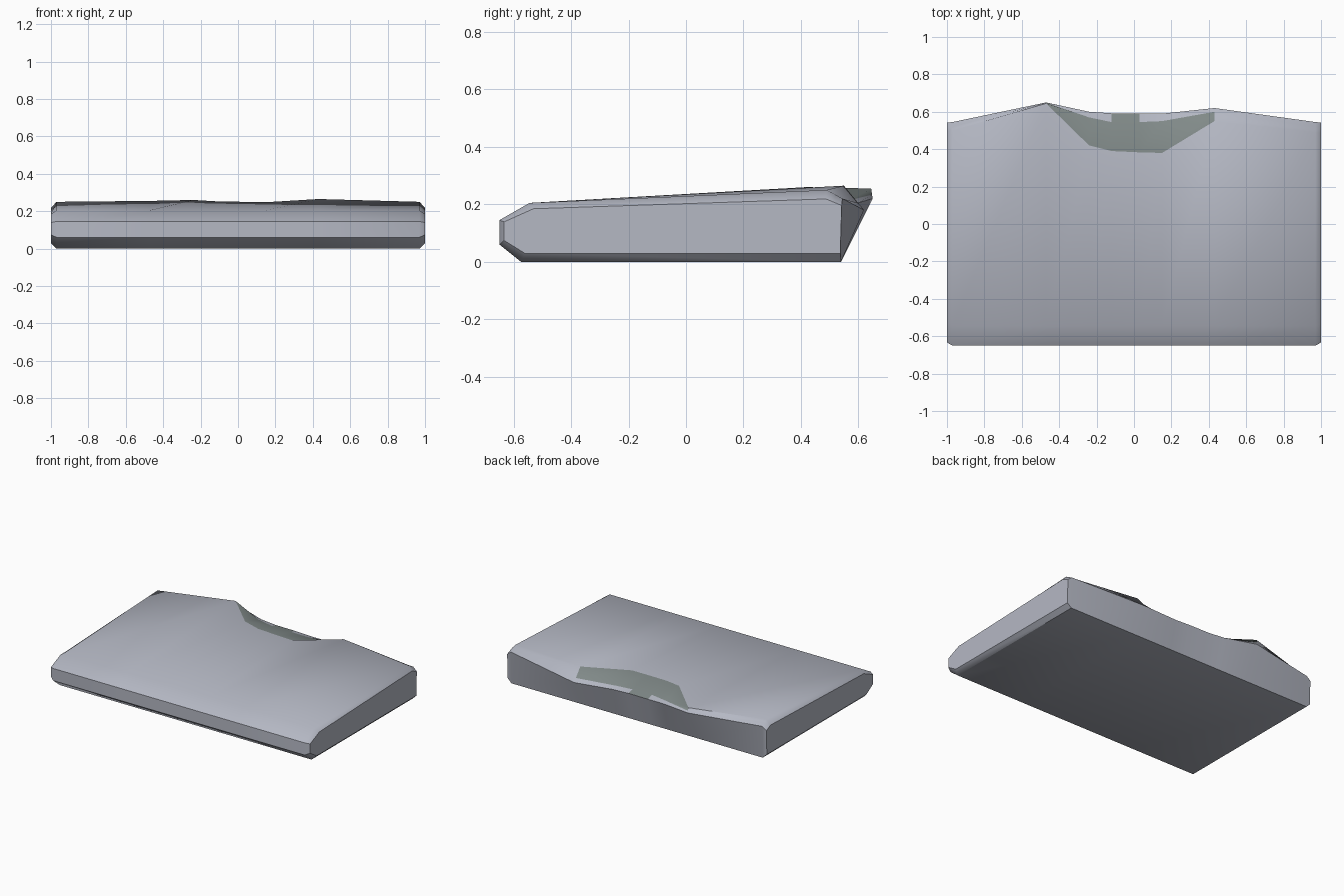
import bpy, bmesh

if "Cube" in bpy.data.objects:
    bpy.data.objects.remove(bpy.data.objects["Cube"])


def material(name, colour):
    m = bpy.data.materials.new(name)
    m.diffuse_color = (*colour, 1)
    m.use_nodes = True
    m.node_tree.nodes["Principled BSDF"].inputs["Base Color"].default_value = m.diffuse_color
    return m


body_grey = material("body blue grey", (0.46, 0.48, 0.55))
notch_grey = material("notch dark grey", (0.22, 0.255, 0.25))

# Stations across the width: x, (top rear y, z), (notch strip y), (rear ridge y, z)
stations = [
    (-0.97, (0.50, 0.25), 0.52, (0.545, 0.22)),
    (-0.47, (0.645, 0.255), 0.648, (0.65, 0.22)),
    (-0.24, (0.42, 0.26), 0.57, (0.60, 0.205)),
    (-0.12, (0.39, 0.253), 0.545, (0.592, 0.20)),
    (0.03, (0.383, 0.25), 0.545, (0.59, 0.20)),
    (0.15, (0.38, 0.248), 0.55, (0.59, 0.195)),
    (0.43, (0.55, 0.265), 0.60, (0.62, 0.18)),
    (0.97, (0.49, 0.25), 0.52, (0.545, 0.22)),
]


def ring(x, top, strip_y, ridge):
    t = (strip_y - top[0]) / (ridge[0] - top[0])
    strip = (strip_y, top[1] + (ridge[1] - top[1]) * t)
    front = [(-0.575, 0.0), (-0.65, 0.06), (-0.65, 0.145), (-0.545, 0.205)]
    return [(x, y, z) for y, z in front + [top, strip, ridge, (0.54, 0.0)]]


def end_ring(points, x):
    # slightly smaller outline closes the chamfered side
    return [(x, p[1] * (0.975 if p[1] < 0 else 0.995),
             0.12 + (p[2] - 0.12) * 0.76) for p in points]


# Slab lofted across the stations
rings = [ring(*s) for s in stations]
rings = [end_ring(rings[0], -1)] + rings + [end_ring(rings[-1], 1)]
bm = bmesh.new()
rows = [[bm.verts.new(p) for p in r] for r in rings]
n = len(rows[0])
for i in range(len(rows) - 1):
    for j in range(n):
        k = (j + 1) % n
        f = bm.faces.new((rows[i][j], rows[i + 1][j], rows[i + 1][k], rows[i][k]))
        f.smooth = True
        in_notch = 2 <= i <= 6
        # dark notch bed, with a break through its pale rear strip
        if in_notch and (j == 4 or (j == 5 and i == 4)):
            f.material_index = 1
bm.faces.new(rows[0])
bm.faces.new(rows[-1])
bmesh.ops.recalc_face_normals(bm, faces=bm.faces)
mesh = bpy.data.meshes.new("notched_slab")
bm.to_mesh(mesh)
bm.free()
mesh.materials.append(body_grey)
mesh.materials.append(notch_grey)
slab = bpy.data.objects.new("notched_slab", mesh)
bpy.context.collection.objects.link(slab)

# Smooth shading with sharp creases
bpy.context.view_layer.objects.active = slab
slab.select_set(True)
bpy.ops.object.shade_smooth_by_angle(angle=0.75)
